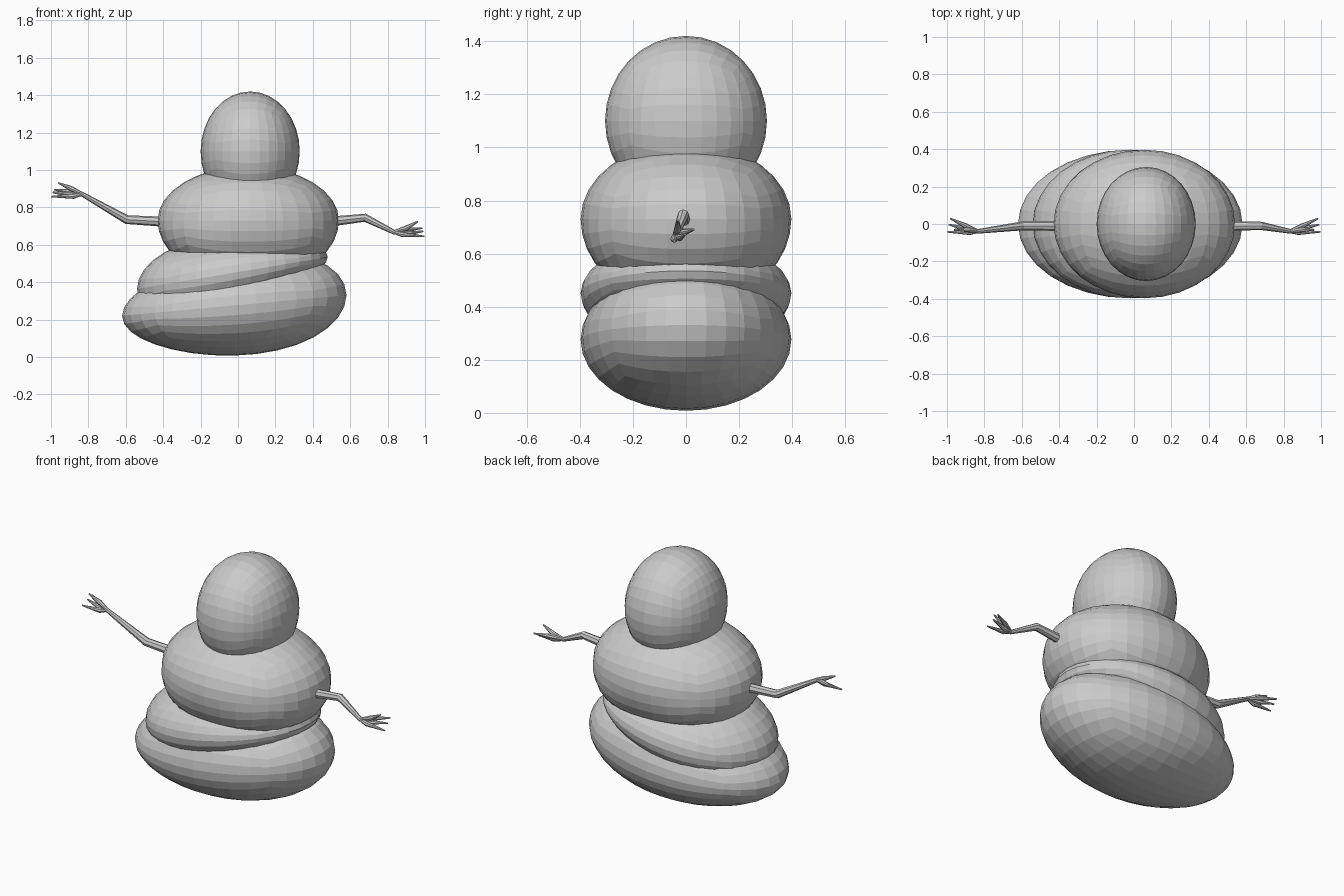
import bpy, bmesh, math
from mathutils import Vector

if "Cube" in bpy.data.objects:
    bpy.data.objects.remove(bpy.data.objects["Cube"])


def blob(name, centre, radii, tilt=0.0, taper=0.0, low_bulge=0.0):
    """Quad sphere stretched to radii; tilt/taper change height along x."""
    bm = bmesh.new()
    bmesh.ops.create_cube(bm, size=2)
    bmesh.ops.subdivide_edges(bm, edges=bm.edges[:], cuts=7, use_grid_fill=True)
    for v in bm.verts:
        d = Vector([math.tan(c * math.pi / 4) for c in v.co]).normalized()
        p = 2 + low_bulge * max(0, -d.z)
        d /= sum(abs(c) ** p for c in d) ** (1 / p)
        v.co = (centre[0] + radii[0] * d.x,
                centre[1] + radii[1] * d.y,
                centre[2] + tilt * d.x + (radii[2] + taper * d.x) * d.z)
    mesh = bpy.data.meshes.new(name)
    bm.to_mesh(mesh)
    bm.free()
    obj = bpy.data.objects.new(name, mesh)
    bpy.context.collection.objects.link(obj)
    return obj


def limb(name, paths):
    """Tapered eight-sided twigs; each path is a list of (x, y, z, radius)."""
    curve = bpy.data.curves.new(name, 'CURVE')
    curve.dimensions = '3D'
    curve.bevel_depth = 1.0
    curve.bevel_resolution = 2
    curve.use_fill_caps = True
    for path in paths:
        spline = curve.splines.new('POLY')
        spline.points.add(len(path) - 1)
        for pt, (x, y, z, r) in zip(spline.points, path):
            pt.co = (x, y, z, 1)
            pt.radius = r
        spline.use_smooth = False
    obj = bpy.data.objects.new(name, curve)
    bpy.context.collection.objects.link(obj)
    return obj


def finger(wrist, knuckle, tip):
    return [(*wrist, 0.008), (*knuckle, 0.014), (*tip, 0.004)]


# Stacked body
blob("base_roll", (-0.02, 0, 0.276), (0.60, 0.397, 0.268), tilt=0.055, taper=0.04)
blob("middle_roll", (-0.03, 0, 0.45), (0.51, 0.397, 0.20), tilt=0.085, taper=-0.06)
blob("upper_body", (0.055, 0, 0.73), (0.485, 0.397, 0.29), low_bulge=0.5)
blob("head", (0.065, 0, 1.10), (0.265, 0.305, 0.32))

# Arms: shoulder, elbow, wrist
limb("right_arm", [[(0.45, -0.01, 0.72, 0.028), (0.68, -0.01, 0.745, 0.022),
                    (0.84, -0.04, 0.665, 0.012)]])
limb("left_arm", [[(-0.33, -0.01, 0.72, 0.028), (-0.595, -0.01, 0.735, 0.024),
                   (-0.84, -0.04, 0.875, 0.012)]])

# Hands: splayed pointed fingers
wrist = (0.83, -0.04, 0.668)
limb("right_hand", [finger(wrist, k, t) for k, t in (
    ((0.90, -0.03, 0.69), (0.962, -0.03, 0.725)),
    ((0.90, -0.01, 0.68), (0.985, 0.03, 0.690)),
    ((0.89, -0.025, 0.66), (0.99, -0.003, 0.672)),
    ((0.88, -0.045, 0.655), (0.998, -0.042, 0.645)))])
wrist = (-0.83, -0.04, 0.872)
limb("left_hand", [finger(wrist, k, t) for k, t in (
    ((-0.89, -0.03, 0.90), (-0.962, -0.03, 0.932)),
    ((-0.90, -0.01, 0.885), (-0.983, 0.03, 0.895)),
    ((-0.90, -0.025, 0.87), (-0.99, -0.003, 0.88)),
    ((-0.88, -0.045, 0.86), (-0.998, -0.042, 0.858)))])
